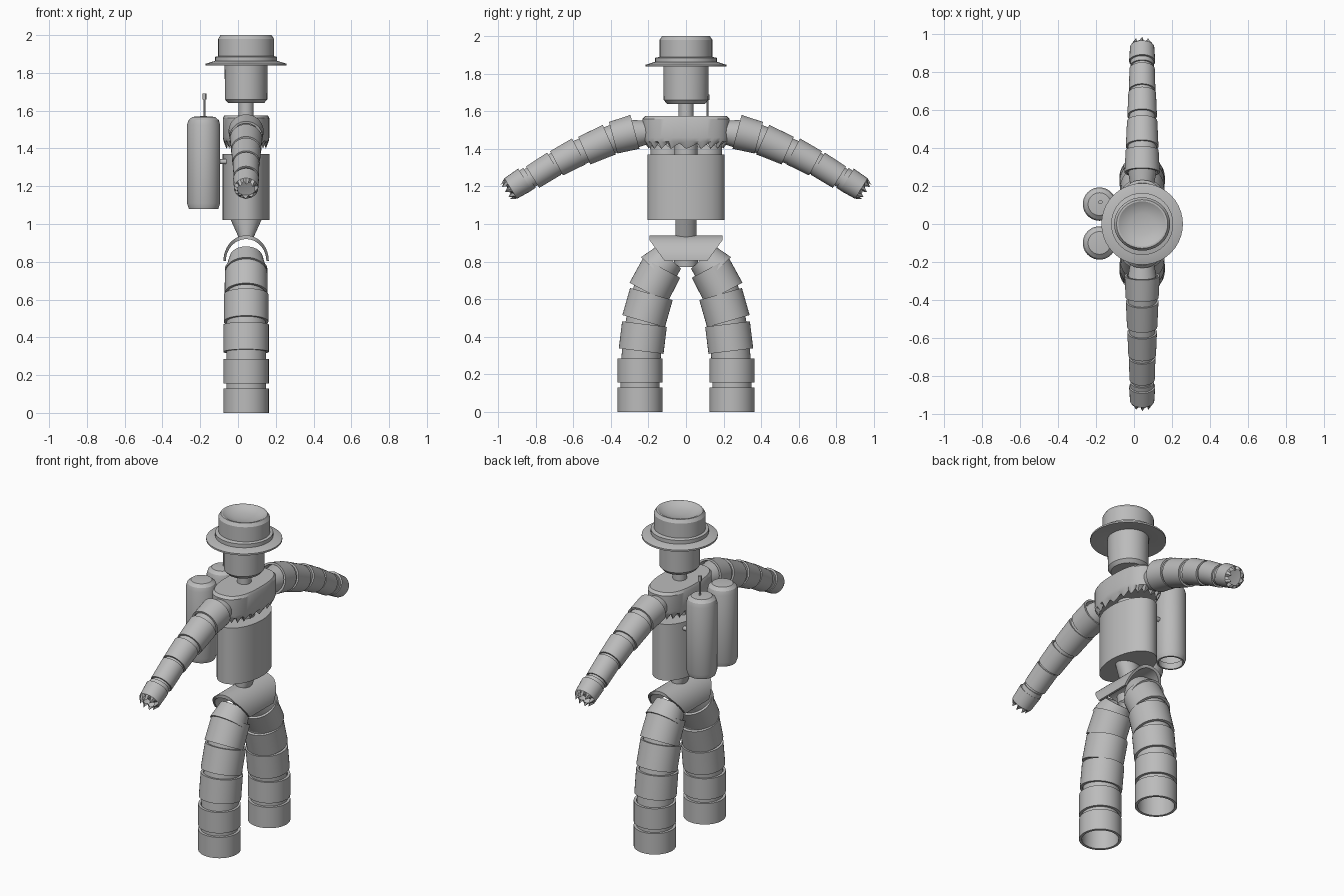
import bpy, bmesh, math
from mathutils import Vector, Matrix

if "Cube" in bpy.data.objects:
    bpy.data.objects.remove(bpy.data.objects["Cube"])

CX = 0.043  # body axis in x
SIDES = 40
grey = bpy.data.materials.new("plain grey")
grey.diffuse_color = (0.5, 0.5, 0.5, 1)
grey.use_nodes = True
grey.node_tree.nodes["Principled BSDF"].inputs["Base Color"].default_value = grey.diffuse_color


def finish(name, bm, angle=30):
    bmesh.ops.remove_doubles(bm, verts=bm.verts, dist=1e-5)
    bmesh.ops.recalc_face_normals(bm, faces=bm.faces)
    mesh = bpy.data.meshes.new(name)
    bm.to_mesh(mesh)
    bm.free()
    mesh.materials.append(grey)
    obj = bpy.data.objects.new(name, mesh)
    bpy.context.collection.objects.link(obj)
    bpy.ops.object.select_all(action='DESELECT')
    obj.select_set(True)
    bpy.context.view_layer.objects.active = obj
    bpy.ops.object.shade_smooth_by_angle(angle=math.radians(angle))
    return obj


def lathe(name, profile, at=(CX, 0, 0), axis=(0, 0, 1), sx=1, sy=1,
          closed=False, power=2, sides=SIDES, jag=0):
    """Sweep (radius, height) points round an axis; power > 2 squares the outline."""
    bm = bmesh.new()
    rot = Vector((0, 0, 1)).rotation_difference(Vector(axis)).to_matrix().to_4x4()
    place = Matrix.Translation(at) @ rot
    rings = []
    for k, (r, h) in enumerate(profile):
        ring = []
        for i in range(sides):
            a = 2 * math.pi * i / sides
            c, s = math.cos(a), math.sin(a)
            x = math.copysign(abs(c) ** (2 / power), c) * r * sx
            y = math.copysign(abs(s) ** (2 / power), s) * r * sy
            drop = jag * (i % 3) / 2 if k == 0 else 0
            ring.append(bm.verts.new(place @ Vector((x, y, h + drop))))
        rings.append(ring)
    pairs = list(zip(rings, rings[1:]))
    if closed:
        pairs.append((rings[-1], rings[0]))
    for a, b in pairs:
        for i in range(sides):
            j = (i + 1) % sides
            bm.faces.new((a[i], a[j], b[j], b[i]))
    return finish(name, bm)


def limb(name, segments, core):
    """Sleeves (y, z, tilt, length, start radius, end radius) over an inner tube, both sides."""
    for s, side in ((1, "left"), (-1, "right")):
        for n, (y, z, tilt, length, r0, r1) in enumerate(segments):
            t = math.radians(tilt)
            h = length / 2
            lathe(f"{side}_{name}_{n + 1}",
                  [(r0 * core, -h), (r0, -h), (r1, h), (r1 * core, h)],
                  (CX, s * y, z), (0, s * math.cos(t), math.sin(t)), closed=True)
        for n, (a, b) in enumerate(zip(segments, segments[1:])):
            p, q = Vector((CX, s * a[0], a[1])), Vector((CX, s * b[0], b[1]))
            lathe(f"{side}_{name}_joint_{n + 1}",
                  [(a[5] * core, 0), (b[4] * core, (q - p).length)], p, (q - p).normalized())


# Head and neck
lathe("head", [(0, 1.64), (0.095, 1.64), (0.112, 1.66), (0.114, 1.85), (0, 1.85)], sy=1.06)
lathe("neck", [(0.04, 1.56), (0.04, 1.65)])

# Hat: brim, band and crown with a dished top
lathe("hat_brim", [(0.11, 1.85), (0.2, 1.838), (0.215, 1.838), (0.215, 1.848),
                   (0.17, 1.862), (0.11, 1.862)], closed=True)
lathe("hat_band", [(0.14, 1.86), (0.164, 1.86), (0.164, 1.885), (0.14, 1.89)])
lathe("hat_crown", [(0.148, 1.87), (0.148, 1.98), (0.135, 2.0), (0.125, 2.0),
                    (0.1, 1.985), (0.06, 1.975), (0, 1.97)], sy=0.95)

# Chest yoke with a ragged lower hem, spine core and belly drum
lathe("chest", [(0.105, 1.4), (0.12, 1.44), (0.123, 1.46), (0.123, 1.56), (0.115, 1.575),
                (0, 1.575)], sy=1.88, power=2.6, sides=60, jag=0.03)
lathe("chest_underside", [(0.11, 1.435), (0, 1.435)], sy=1.85, power=2.6)
lathe("spine", [(0.06, 1.36), (0.06, 1.45)])
lathe("torso", [(0, 1.02), (0.124, 1.02), (0.124, 1.37), (0, 1.37)], sy=1.66)

# Waist tapering only from front to back
bm = bmesh.new()
rings = []
for z, rx in ((0.93, 0.04), (1.025, 0.083)):
    rings.append([bm.verts.new((CX + rx * math.cos(a), 0.056 * math.sin(a), z))
                  for a in [2 * math.pi * i / 32 for i in range(32)]])
for i in range(32):
    j = (i + 1) % 32
    bm.faces.new((rings[0][i], rings[0][j], rings[1][j], rings[1][i]))
finish("waist", bm)

# Pelvis: arched saddle, wider along its crest than at its lower edges
bm = bmesh.new()
rows = []
for i in range(25):
    a = math.pi * i / 24
    row = []
    for rx, rz in ((0.12, 0.135), (0.107, 0.115)):
        z = 0.805 + rz * math.sin(a)
        w = 0.115 + 0.08 * min(1, (z - 0.805) / 0.11)
        row += [bm.verts.new((CX + rx * math.cos(a), s * w, z)) for s in (-1, 1)]
    rows.append(row)
for p, q in zip(rows, rows[1:]):
    for i, j in ((0, 1), (1, 3), (3, 2), (2, 0)):
        bm.faces.new((p[i], p[j], q[j], q[i]))
for row in (rows[0], rows[-1]):
    bm.faces.new((row[0], row[1], row[3], row[2]))
finish("pelvis", bm)
lathe("crotch", [(0.06, 0.77), (0.065, 0.82)])

# Legs, from hip to open foot
limb("leg", [
    (0.125, 0.785, -47, 0.10, 0.088, 0.11),
    (0.165, 0.70, -62, 0.15, 0.112, 0.114),
    (0.205, 0.555, -74, 0.15, 0.118, 0.118),
    (0.23, 0.395, -83, 0.145, 0.12, 0.12),
    (0.245, 0.22, -90, 0.13, 0.12, 0.12),
    (0.245, 0.065, -90, 0.13, 0.12, 0.12)], 0.87)

# Arms, from shoulder to wrist
limb("arm", [
    (0.235, 1.485, -8, 0.08, 0.06, 0.075),
    (0.33, 1.475, -15, 0.12, 0.093, 0.087),
    (0.475, 1.42, -24, 0.145, 0.086, 0.08),
    (0.63, 1.355, -28, 0.135, 0.078, 0.073),
    (0.76, 1.285, -32, 0.135, 0.07, 0.067),
    (0.85, 1.235, -32, 0.04, 0.062, 0.062)], 0.87)

# Hollow gloves with ragged fingertips
for s, side in ((1, "left"), (-1, "right")):
    t = math.radians(-32)
    inward = (0, -s * math.cos(t), -math.sin(t))
    lathe(f"{side}_glove", [(0.045, -0.065), (0.064, -0.03), (0.069, 0.06), (0.05, 0.06)],
          (CX, s * 0.908, 1.205), inward, sides=24, jag=0.035)
    lathe(f"{side}_palm", [(0.062, 0), (0, 0.01)], (CX, s * 0.908, 1.205), inward, sides=24)

# Back tanks, open underneath, each on a short bracket
for y, side in ((0.105, "left"), (-0.1, "right")):
    lathe(f"{side}_tank", [(0.07, 1.12), (0.068, 1.08), (0.078, 1.08), (0.088, 1.11),
                           (0.088, 1.525), (0.08, 1.55), (0.06, 1.567), (0, 1.572)],
          (-0.182, y, 0))
    lathe(f"{side}_tank_bracket", [(0.013, 0), (0.013, 0.07)],
          (-0.11, y, 1.33), (1, 0, 0), sides=16)

# Antenna on one tank
lathe("antenna", [(0.005, 1.56), (0.005, 1.665)], (-0.177, 0.115, 0), sides=10)
lathe("antenna_tip", [(0, 1.66), (0.011, 1.66), (0.011, 1.69), (0, 1.69)],
      (-0.177, 0.115, 0), sides=12)
